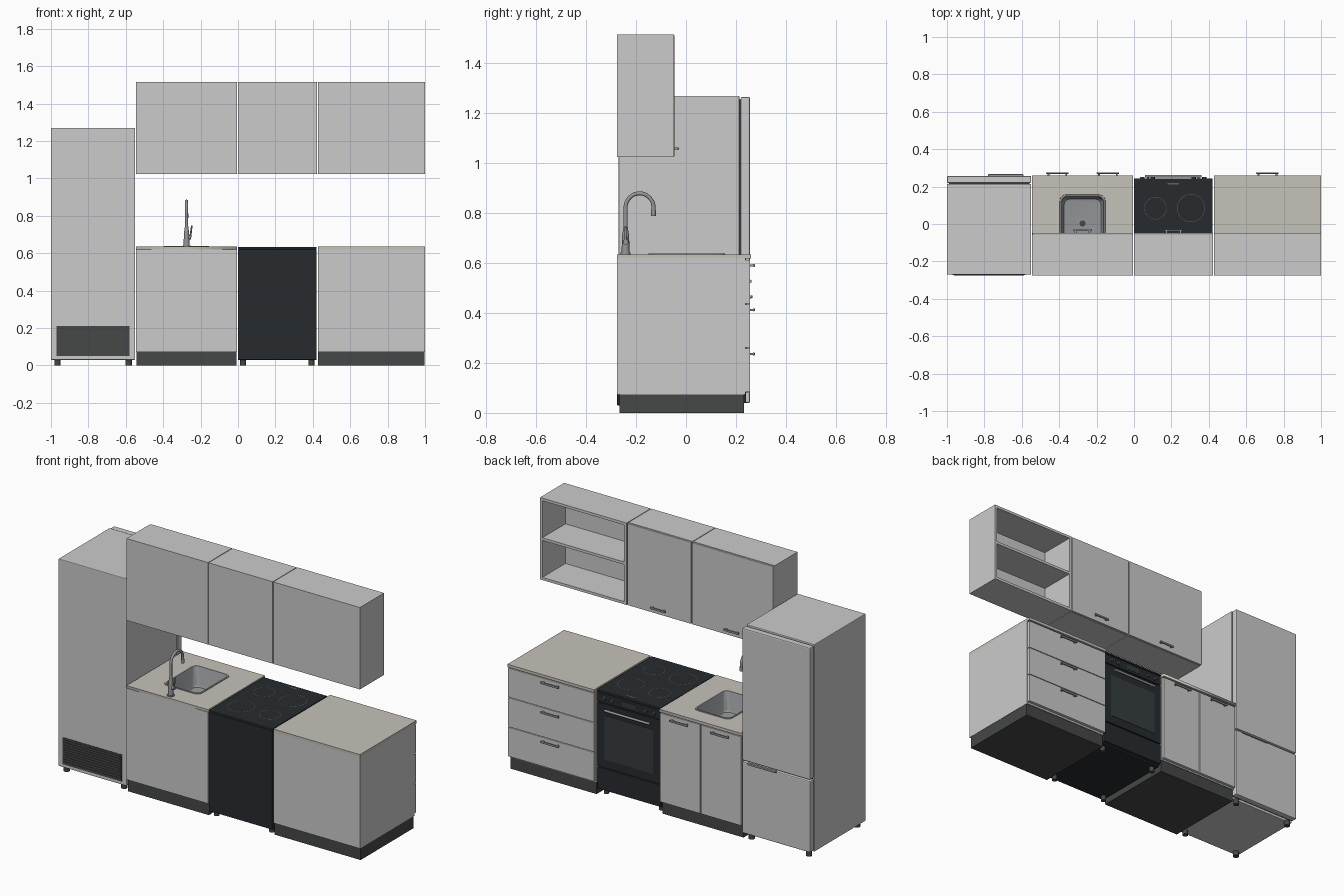
import bpy, bmesh, math
from mathutils import Matrix, Vector

if "Cube" in bpy.data.objects:
    bpy.data.objects.remove(bpy.data.objects["Cube"])


def material(name, r, g, b):
    m = bpy.data.materials.new(name)
    m.diffuse_color = (r, g, b, 1)
    m.use_nodes = True
    m.node_tree.nodes["Principled BSDF"].inputs["Base Color"].default_value = m.diffuse_color
    return m


STONE = material("worktop_stone", 0.56, 0.54, 0.48)
DARK = material("dark_plastic", 0.06, 0.065, 0.062)
BLACK = material("oven_black", 0.02, 0.024, 0.028)
GLASS = material("oven_glass", 0.035, 0.045, 0.052)
STEEL = material("steel", 0.3, 0.31, 0.32)
MARK = material("hob_marks", 0.12, 0.13, 0.14)


def finish(name, bm, mat=None, bevel=0, smooth=False):
    bmesh.ops.recalc_face_normals(bm, faces=bm.faces)
    me = bpy.data.meshes.new(name)
    bm.to_mesh(me)
    bm.free()
    ob = bpy.data.objects.new(name, me)
    bpy.context.collection.objects.link(ob)
    if mat:
        me.materials.append(mat)
    if bevel:
        mod = ob.modifiers.new("Bevel", 'BEVEL')
        mod.width, mod.segments = bevel, 2
    if smooth:
        bpy.ops.object.select_all(action='DESELECT')
        bpy.context.view_layer.objects.active = ob
        ob.select_set(True)
        bpy.ops.object.shade_smooth_by_angle(angle=math.radians(35))
    return ob


def box(name, x, y, z, mat=None, bevel=0.0):
    bm = bmesh.new()
    lo, hi = zip(x, y, z)
    size = [b - a for a, b in zip(lo, hi)]
    mid = [(a + b) / 2 for a, b in zip(lo, hi)]
    bmesh.ops.create_cube(bm, size=1, matrix=Matrix.Translation(mid) @ Matrix.Diagonal((*size, 1)))
    return finish(name, bm, mat, bevel)


def rod(name, a, b, r1, r2=None, mat=None, sides=24):
    a, b = Vector(a), Vector(b)
    bm = bmesh.new()
    rot = (b - a).to_track_quat('Z', 'Y').to_matrix().to_4x4()
    bmesh.ops.create_cone(bm, cap_ends=True, segments=sides, radius1=r1, radius2=r2 or r1,
                          depth=(b - a).length, matrix=Matrix.Translation((a + b) / 2) @ rot)
    return finish(name, bm, mat, smooth=True)


def handle(name, x, y, z, width=0.12, depth=0.019):
    # bar on two short posts
    w = width / 2
    box(name + "_bar", (x - w, x + w), (y + depth - 0.008, y + depth), (z - 0.006, z + 0.006), STEEL, 0.003)
    for i, s in enumerate((-1, 1)):
        px = x + s * (w - 0.012)
        box(f"{name}_post_{i}", (px - 0.005, px + 0.005), (y - 0.002, y + depth - 0.005), (z - 0.004, z + 0.004), STEEL)


def rounded_rect(cx, cy, hx, hy, r, z, n=6):
    pts = []
    for k, (sx, sy) in enumerate(((1, 1), (-1, 1), (-1, -1), (1, -1))):
        for i in range(n + 1):
            a = math.pi / 2 * (k + i / n)
            pts.append((cx + sx * (hx - r) + r * math.cos(a), cy + sy * (hy - r) + r * math.sin(a), z))
    return pts


def loft(name, rings, mat, cap=True):
    bm = bmesh.new()
    loops = [[bm.verts.new(p) for p in ring] for ring in rings]
    n = len(loops[0])
    for a, b in zip(loops, loops[1:]):
        for i in range(n):
            bm.faces.new((a[i], a[(i + 1) % n], b[(i + 1) % n], b[i]))
    if cap:
        bm.faces.new(loops[-1])
    return finish(name, bm, mat, smooth=True)


BACK, FRONT = -0.276, 0.257

# Fridge: body, two doors, grip, rear grille, feet
FX = (-1.0, -0.55)
box("fridge_body", FX, (-0.27, 0.214), (0.03, 1.27), None, 0.004)
box("fridge_gasket", (-0.99, -0.56), (0.21, 0.222), (0.045, 1.255), DARK)
box("fridge_upper_door", FX, (0.219, FRONT), (0.475, 1.265), None, 0.006)
box("fridge_lower_door", FX, (0.219, FRONT), (0.04, 0.467), None, 0.006)
box("fridge_grip", (-0.78, -0.59), (0.25, 0.266), (0.459, 0.471), STEEL, 0.003)
box("grille_panel", (-0.97, -0.58), (-0.273, -0.26), (0.05, 0.21), DARK)
for i in range(10):
    z = 0.064 + i * 0.0145
    box(f"grille_slat_{i}", (-0.962, -0.588), (BACK, -0.272), (z - 0.004, z + 0.004), DARK)
for i, x in enumerate((-0.965, -0.585)):
    for j, y in enumerate((-0.24, 0.215)):
        rod(f"fridge_foot_{i}{j}", (x, y, 0), (x, y, 0.032), 0.017, mat=DARK)

# Sink cabinet: open carcass, plinth, two doors
SX = (-0.545, -0.005)
BY = (BACK, 0.238)
box("sink_plinth", (-0.543, -0.007), (-0.266, 0.232), (0, 0.075), DARK)
box("sink_cabinet_floor", SX, BY, (0.073, 0.09))
box("sink_cabinet_side_left", (SX[0], -0.528), BY, (0.073, 0.62))
box("sink_cabinet_side_right", (-0.022, SX[1]), BY, (0.073, 0.62))
box("sink_cabinet_back", SX, (BACK, -0.262), (0.073, 0.62))
box("sink_cabinet_rail", SX, (0.224, 0.238), (0.59, 0.62))
for i, (a, b, hx) in enumerate(((-0.543, -0.277, -0.41), (-0.273, -0.007, -0.14))):
    box(f"sink_door_{i}", (a, b), (0.239, FRONT), (0.08, 0.612), None, 0.002)
    handle(f"sink_door_handle_{i}", hx, FRONT, 0.59)

# Worktop with a rounded sink cut-out, filled from two outlines
SINK = (-0.275, 0.003)
crv = bpy.data.curves.new("sink_worktop", 'CURVE')
crv.dimensions, crv.fill_mode, crv.extrude = '2D', 'BOTH', 0.0085
outer = [(SX[0], BACK), (SX[1], BACK), (SX[1], 0.26), (SX[0], 0.26)]
for pts in (outer, rounded_rect(*SINK, 0.115, 0.147, 0.028, 0)):
    sp = crv.splines.new('POLY')
    sp.points.add(len(pts) - 1)
    for p, q in zip(sp.points, pts):
        p.co = (q[0], q[1], 0, 1)
    sp.use_cyclic_u = True
worktop = bpy.data.objects.new("sink_worktop", crv)
worktop.location.z = 0.6265
crv.materials.append(STONE)
bpy.context.collection.objects.link(worktop)

# Sink bowl with rim, drain
loft("sink_bowl", [rounded_rect(*SINK, hx, hy, r, z) for hx, hy, r, z in (
    (0.122, 0.154, 0.034, 0.635), (0.121, 0.153, 0.033, 0.638), (0.112, 0.144, 0.027, 0.638),
    (0.109, 0.141, 0.026, 0.633), (0.104, 0.136, 0.03, 0.53), (0.098, 0.13, 0.03, 0.52),
    (0.085, 0.117, 0.03, 0.517))], STEEL)
rod("sink_drain", (*SINK, 0.516), (*SINK, 0.52), 0.024, mat=STEEL)
rod("drain_strainer", (*SINK, 0.518), (*SINK, 0.522), 0.016, mat=DARK)

# Tap: base, swan-neck tube, lever
TX, TY = -0.275, -0.242
rod("tap_flange", (TX, TY, 0.634), (TX, TY, 0.642), 0.02, mat=STEEL)
rod("tap_base", (TX, TY, 0.64), (TX, TY, 0.715), 0.016, 0.014, STEEL)
rod("tap_collar", (TX, TY, 0.715), (TX, TY, 0.75), 0.013, 0.008, STEEL)
path = [(TX, TY, 0.7)]
for i in range(17):
    a = math.pi * (1 - i / 16)
    path.append((TX, TY + 0.056 + 0.056 * math.cos(a), 0.823 + 0.056 * math.sin(a)))
path.append((TX, TY + 0.112, 0.795))
neck = bpy.data.curves.new("tap_neck", 'CURVE')
neck.dimensions, neck.bevel_depth, neck.bevel_resolution, neck.use_fill_caps = '3D', 0.008, 4, True
sp = neck.splines.new('POLY')
sp.points.add(len(path) - 1)
for p, q in zip(sp.points, path):
    p.co = (*q, 1)
sp.use_smooth = True
neck.materials.append(STEEL)
bpy.context.collection.objects.link(bpy.data.objects.new("tap_neck", neck))
rod("tap_nozzle", (TX, TY + 0.112, 0.788), (TX, TY + 0.112, 0.812), 0.0095, mat=STEEL)
rod("tap_lever_hub", (TX, TY, 0.685), (-0.25, TY, 0.685), 0.011, mat=STEEL)
rod("tap_lever", (-0.255, TY, 0.685), (-0.247, TY, 0.748), 0.005, 0.004, STEEL, 12)

# Drawer cabinet: body, plinth, worktop, three drawers
DX = (0.427, 1.0)
box("drawer_plinth", (0.429, 0.998), (-0.266, 0.232), (0, 0.075), DARK)
box("drawer_cabinet_body", DX, BY, (0.073, 0.62))
box("drawer_worktop", DX, (BACK, 0.26), (0.618, 0.635), STONE)
for i in range(3):
    z = 0.612 - i * 0.177
    box(f"drawer_front_{i}", (0.429, 0.998), (0.237, FRONT), (z - 0.174, z), None, 0.002)
    handle(f"drawer_handle_{i}", 0.713, FRONT, z - 0.022)

# Cooker: body, hob, control panel, door, lower drawer, feet
CX = (0.0, 0.42)
box("cooker_body", CX, (BACK, 0.222), (0.03, 0.621), BLACK, 0.003)
box("hob_top", CX, (BACK, 0.243), (0.621, 0.634), BLACK, 0.003)
box("control_panel", (0.002, 0.418), (0.215, 0.24), (0.562, 0.619), BLACK, 0.002)
box("control_display", (0.165, 0.255), (0.235, 0.2415), (0.577, 0.604), GLASS)
for i, x in enumerate((0.045, 0.1, 0.32, 0.375)):
    rod(f"control_knob_{i}", (x, 0.238, 0.591), (x, 0.252, 0.591), 0.013, 0.011, DARK)
box("oven_door", (0.002, 0.418), (0.22, 0.24), (0.175, 0.557), BLACK, 0.002)
box("oven_window", (0.05, 0.37), (0.235, 0.242), (0.225, 0.49), GLASS, 0.001)
box("oven_drawer", (0.002, 0.418), (0.22, 0.24), (0.04, 0.169), BLACK, 0.002)
rod("oven_handle", (0.06, 0.256, 0.527), (0.36, 0.256, 0.527), 0.007, mat=STEEL)
for i, x in enumerate((0.075, 0.345)):
    rod(f"oven_handle_post_{i}", (x, 0.236, 0.527), (x, 0.256, 0.527), 0.005, mat=STEEL, sides=12)
for i, x in enumerate((0.027, 0.393)):
    for j, y in enumerate((-0.24, 0.19)):
        rod(f"cooker_foot_{i}{j}", (x, y, 0), (x, y, 0.032), 0.015, mat=DARK)

# Hob cooking zones and touch strip
for i, (x, y, r) in enumerate(((0.115, 0.085, 0.06), (0.305, 0.085, 0.075),
                               (0.115, -0.135, 0.075), (0.305, -0.135, 0.06))):
    circles = [[(x + q * math.cos(t * math.pi / 20), y + q * math.sin(t * math.pi / 20), 0.6346)
                for t in range(40)] for q in (r, r - 0.002)]
    loft(f"cooking_zone_{i}", circles, MARK, cap=False)
box("hob_touch_strip", (0.18, 0.24), (0.212, 0.22), (0.633, 0.6346), MARK)

# Wall cupboards: two with doors, one open with a shelf
WZ = (1.025, 1.515)
for i, (a, b) in enumerate(((-0.545, -0.005), (-0.001, 0.423))):
    box(f"wall_cupboard_{i}", (a, b), (BACK, -0.06), WZ)
    box(f"wall_cupboard_door_{i}", (a + 0.001, b - 0.001), (-0.059, -0.047), (1.026, 1.514), None, 0.002)
    handle(f"wall_cupboard_handle_{i}", (a + b) / 2, -0.047, 1.058, 0.1, 0.018)
T, WY = 0.016, (BACK, -0.048)
for n, x in (("left", DX[0]), ("right", DX[1] - T)):
    box("open_shelf_side_" + n, (x, x + T), WY, WZ)
for n, z in (("bottom", WZ[0]), ("middle", 1.262), ("top", WZ[1] - T)):
    box("open_shelf_" + n, (DX[0] + T, DX[1] - T), WY, (z, z + T))
box("open_shelf_back", (DX[0] + T, DX[1] - T), (BACK, -0.266), (WZ[0] + T, WZ[1] - T))
